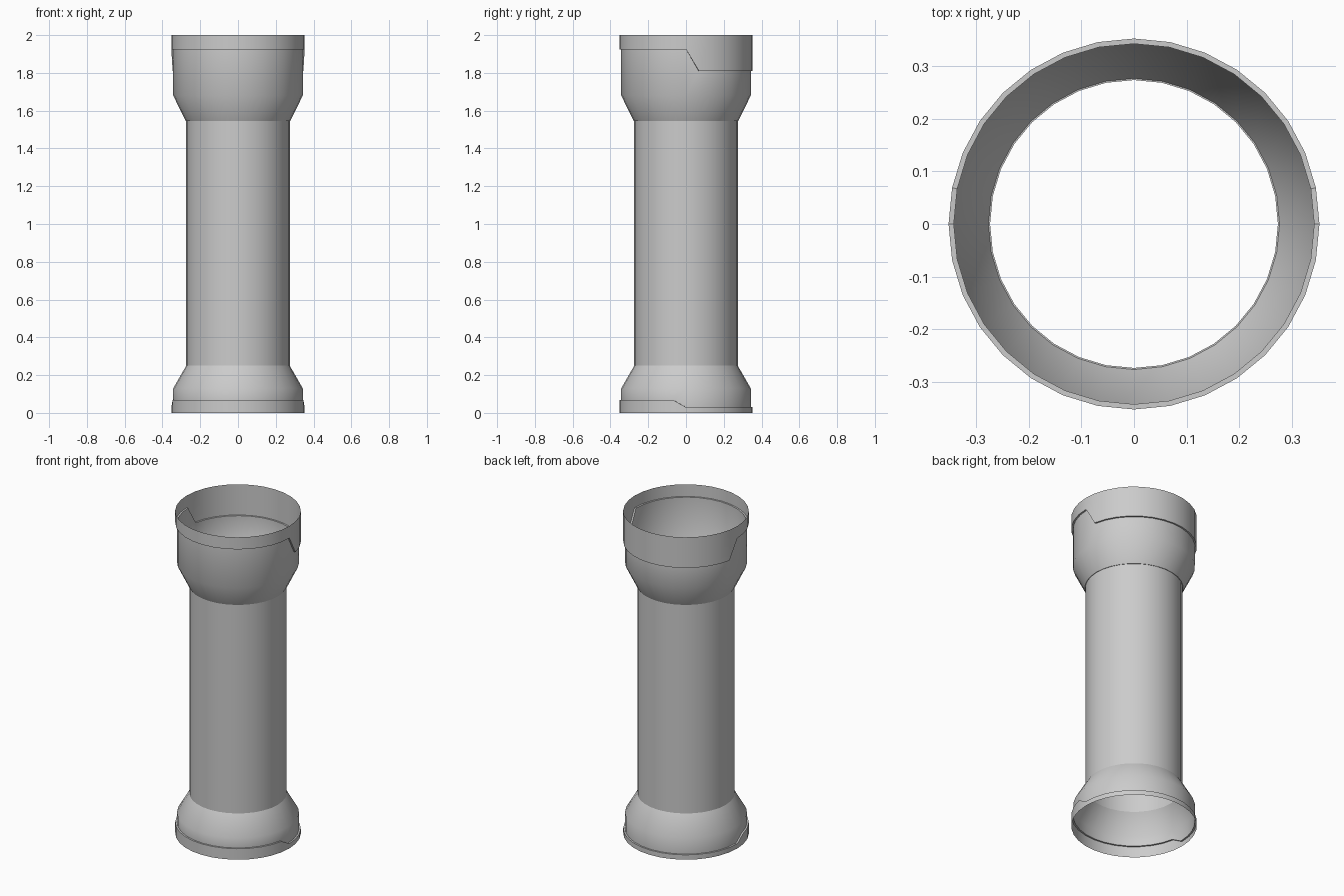
import bpy, bmesh, math

if "Cube" in bpy.data.objects:
    bpy.data.objects.remove(bpy.data.objects["Cube"])

SIDES = 32
R_PIPE, R_BODY, R_RIM = 0.274, 0.343, 0.353


def step(front, back, shift):
    """Height per side: 'back' on the +y half, 'front' on the -y half,
    with a one-segment slope between them (x-symmetric)."""
    def height(i):
        y = math.sin(2 * math.pi * i / SIDES)
        return back if y > shift else front
    return height


def lathe(name, profile):
    """Open shell from (radius, z) rings, bottom to top; z may vary per side."""
    bm = bmesh.new()
    rings = []
    for r, z in profile:
        ring = []
        for i in range(SIDES):
            a = 2 * math.pi * i / SIDES
            h = z(i) if callable(z) else z
            ring.append(bm.verts.new((r * math.cos(a), r * math.sin(a), h)))
        rings.append(ring)
    for lo, hi in zip(rings, rings[1:]):
        for i in range(SIDES):
            j = (i + 1) % SIDES
            bm.faces.new((lo[i], lo[j], hi[j], hi[i]))
    mesh = bpy.data.meshes.new(name)
    bm.to_mesh(mesh)
    bm.free()
    obj = bpy.data.objects.new(name, mesh)
    bpy.context.collection.objects.link(obj)
    bpy.ops.object.select_all(action='DESELECT')
    obj.select_set(True)
    bpy.context.view_layer.objects.active = obj
    bpy.ops.object.shade_smooth_by_angle(angle=math.radians(35))
    return obj


# stepped edges of the two bands
upper_edge = step(1.925, 1.81, 0.01)
lower_edge = step(0.068, 0.03, -0.01)

# lower flared collar with its stepped band
lathe("lower_collar", [(R_RIM, 0.0), (R_RIM, lower_edge), (R_BODY, lower_edge),
                       (R_BODY, 0.13), (R_PIPE, 0.25)])

# straight pipe
lathe("pipe", [(R_PIPE, 0.25), (R_PIPE, 1.545)])

# upper flared socket with its stepped band
lathe("upper_socket", [(R_PIPE, 1.545), (R_PIPE + 0.003, 1.545), (R_BODY, 1.68),
                       (R_BODY, upper_edge), (R_RIM, upper_edge), (R_RIM, 2.0)])
